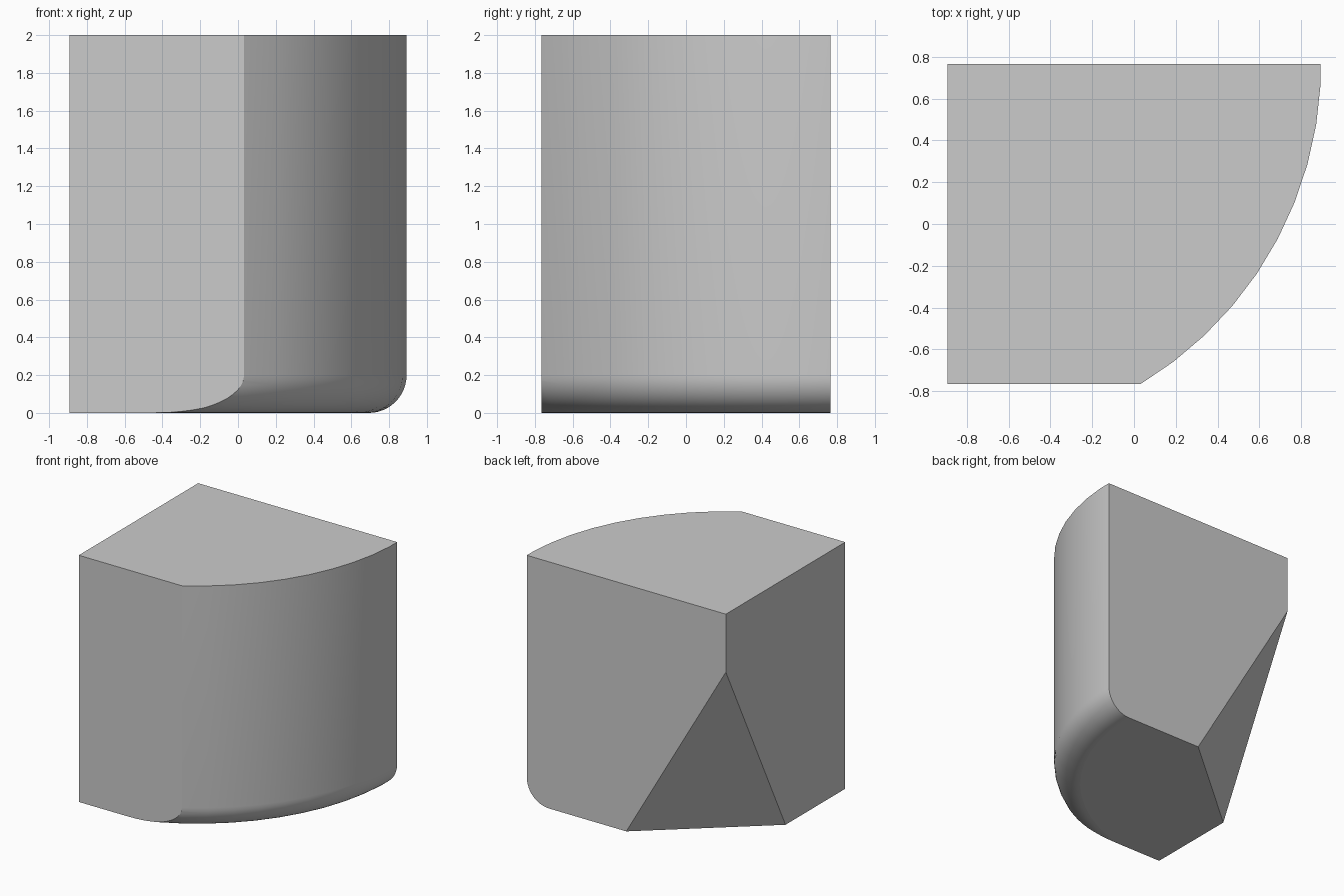
import bpy, bmesh, math
from mathutils import Vector, Matrix

cube = bpy.data.objects.get("Cube")
if cube:
    bpy.data.objects.remove(cube)

HEIGHT, RADIUS, FILLET = 2.0, 1.788, 0.2
SIDES, FILLET_STEPS = 58, 12
HALF_X, HALF_Y = 0.893, 0.765
axis = Vector((-HALF_X, HALF_Y, 0))

grey = bpy.data.materials.new("plain_grey")
grey.use_nodes = True
colour = (0.6, 0.6, 0.6, 1)
grey.diffuse_color = colour
grey.node_tree.nodes["Principled BSDF"].inputs["Base Color"].default_value = colour

bm = bmesh.new()


def slice_off(point, normal):
    """Remove everything on the normal's side and close the cut."""
    cut = bmesh.ops.bisect_plane(bm, geom=bm.verts[:] + bm.edges[:] + bm.faces[:],
                                 dist=1e-5, plane_co=point, plane_no=normal,
                                 clear_outer=True)
    edges = [e for e in bm.edges if e.is_boundary]
    filled = bmesh.ops.holes_fill(bm, edges=edges, sides=0)
    for face in filled["faces"]:
        face.smooth = False


# Round column with a filleted bottom rim
profile = [(0, 0)]
for i in range(FILLET_STEPS + 1):
    a = math.pi / 2 * i / FILLET_STEPS
    profile.append((RADIUS - FILLET + FILLET * math.sin(a), FILLET - FILLET * math.cos(a)))
profile += [(RADIUS, HEIGHT), (0, HEIGHT)]
turn = Matrix.Rotation(math.pi / SIDES, 3, 'Z')
verts = [bm.verts.new(axis + turn @ Vector((r, 0, z))) for r, z in profile]
edges = [bm.edges.new(pair) for pair in zip(verts, verts[1:])]
bmesh.ops.spin(bm, geom=verts + edges, cent=axis, axis=(0, 0, 1),
               angle=math.tau, steps=SIDES)
bmesh.ops.remove_doubles(bm, verts=bm.verts[:], dist=1e-4)
bmesh.ops.recalc_face_normals(bm, faces=bm.faces[:])
for face in bm.faces:
    face.smooth = abs(face.normal.z) < 0.999

# Flat back, left-hand and front walls
slice_off(axis, (0, 1, 0))
slice_off(axis, (-1, 0, 0))
slice_off((0, -HALF_Y, 0), (0, -1, 0))

# Slanted cut across the lower back corner
apex = Vector((-HALF_X, HALF_Y, 1.53))
back_foot, side_foot = Vector((0, HALF_Y, 0)), Vector((-HALF_X, 0, 0))
slant = (back_foot - apex).cross(side_foot - apex)
if slant.z > 0:
    slant.negate()
slice_off(apex, slant)

# Merge flat areas into single faces
flat = {e for f in bm.faces if not f.smooth for e in f.edges}
bmesh.ops.dissolve_limit(bm, angle_limit=math.radians(0.5), verts=bm.verts[:],
                         edges=list(flat))
bmesh.ops.recalc_face_normals(bm, faces=bm.faces[:])

mesh = bpy.data.meshes.new("quarter_round_block")
bm.to_mesh(mesh)
bm.free()
mesh.materials.append(grey)
block = bpy.data.objects.new("quarter_round_block", mesh)
bpy.context.collection.objects.link(block)
